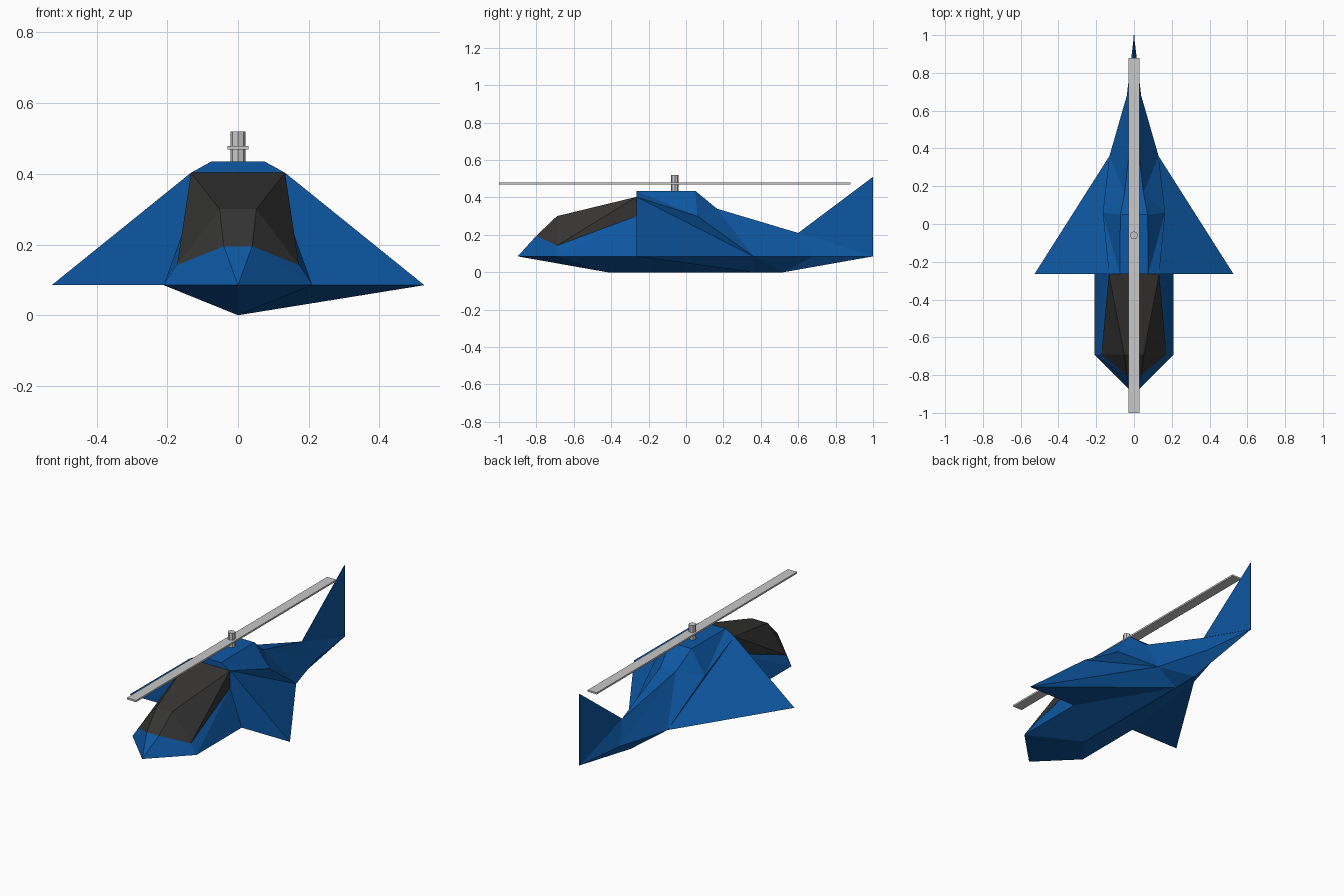
import bpy, bmesh

if "Cube" in bpy.data.objects:
    bpy.data.objects.remove(bpy.data.objects["Cube"])


def material(name, rgb):
    m = bpy.data.materials.new(name)
    m.diffuse_color = (*rgb, 1)
    m.use_nodes = True
    m.node_tree.nodes["Principled BSDF"].inputs["Base Color"].default_value = m.diffuse_color
    return m


blue = material("body blue", (0.004, 0.095, 0.36))
dark = material("canopy charcoal", (0.036, 0.035, 0.034))
grey = material("rotor grey", (0.58, 0.58, 0.58))

# Named corner points of the right half; a trailing "_" means the mirrored point
P = {
    "nose": (0, -.90, .085), "tail": (0, 1, .085), "ridge": (0, .60, .21),
    "keel1": (0, -.42, 0), "keel2": (0, .36, 0), "keel3": (0, .52, 0),
    "chine1": (.21, -.69, .085), "chine2": (.21, -.265, .085),
    "chine3": (.13, .36, .085), "chine4": (.038, .68, .085),
    "glass_front": (.04, -.80, .195), "glass_low": (.172, -.69, .142),
    "glass_top": (.052, -.69, .30), "glass_rear": (.133, -.265, .30),
    "shoulder1": (.133, -.265, .403), "shoulder2": (.165, .06, .30),
    "roof1": (.075, -.265, .435), "roof2": (.072, .05, .435), "roof3": (.05, .165, .34),
    "wing_tip": (.527, -.265, .085),
}


def build(name, faces, sides, mats):
    """faces: (point names, material index); each is made once per side"""
    bm = bmesh.new()
    verts, made = {}, set()
    for s in sides:
        for names, mi in faces:
            loop = []
            for n in names.split():
                x, y, z = P[n.rstrip("_")]
                x *= -s if n.endswith("_") else s
                co = (round(x, 4) + 0.0, y, z)
                if co not in verts:
                    verts[co] = bm.verts.new(co)
                loop.append(verts[co])
            key = frozenset(loop)
            if key not in made:
                made.add(key)
                bm.faces.new(loop).material_index = mi
    bmesh.ops.recalc_face_normals(bm, faces=bm.faces[:])
    me = bpy.data.meshes.new(name)
    bm.to_mesh(me)
    bm.free()
    for m in mats:
        me.materials.append(m)
    ob = bpy.data.objects.new(name, me)
    bpy.context.collection.objects.link(ob)
    return ob


# Fuselage: nose, canopy, engine housing, tail boom and keel
hull = [
    ("nose glass_front glass_front_", 0),
    ("nose chine1 glass_front", 0),
    ("chine1 glass_low glass_front", 0),
    ("chine1 chine2 glass_rear", 0),
    ("chine1 glass_rear glass_low", 0),
    ("glass_front glass_top glass_top_ glass_front_", 1),
    ("glass_front glass_low glass_top", 1),
    ("glass_low glass_rear shoulder1", 1),
    ("glass_low shoulder1 glass_top", 1),
    ("glass_top shoulder1 shoulder1_ glass_top_", 1),
    ("shoulder1 roof1 roof1_ shoulder1_", 0),
    ("roof1 roof2 roof2_ roof1_", 0),
    ("roof2 roof3 roof3_ roof2_", 0),
    ("roof3 ridge roof3_", 0),
    ("roof1 shoulder1 shoulder2", 0),
    ("roof1 shoulder2 roof2", 0),
    ("roof2 shoulder2 roof3", 0),
    ("shoulder1 chine3 shoulder2", 0),
    ("shoulder1 glass_rear chine3", 0),
    ("glass_rear chine2 chine3", 0),
    ("roof3 shoulder2 chine3", 0),
    ("roof3 chine3 chine4", 0),
    ("roof3 chine4 ridge", 0),
    ("ridge chine4 tail", 0),
    ("nose keel1 chine1", 0),
    ("chine1 keel1 chine2", 0),
    ("chine2 keel1 keel2", 0),
    ("chine2 keel2 chine3", 0),
    ("chine3 keel2 keel3", 0),
    ("chine3 keel3 chine4", 0),
    ("chine4 keel3 tail", 0),
]
build("fuselage", hull, (1, -1), [blue, dark])

# Wings: sloping slabs with a shared upper shape; the right underside meets the keel
upper = [("wing_tip shoulder1 glass_rear chine2", 0),
         ("wing_tip chine3 shoulder1", 0),
         ("shoulder1 chine3 glass_rear", 0),
         ("glass_rear chine3 chine2", 0)]
build("left_wing", upper + [("wing_tip chine2 chine3", 0)], (-1,), [blue])
build("right_wing", upper + [("wing_tip chine2 keel2", 0),
                             ("wing_tip keel2 chine3", 0),
                             ("chine2 chine3 keel2", 0)], (1,), [blue])

# Tail fin: thin upright triangle
P.update({"fin_low": (.002, 1, .085), "fin_top": (.002, 1, .51), "fin_front": (.002, .60, .21)})
build("tail_fin", [("fin_front fin_low fin_top", 0),
                   ("fin_front fin_front_ fin_top_ fin_top", 0),
                   ("fin_top fin_top_ fin_low_ fin_low", 0),
                   ("fin_low fin_low_ fin_front_ fin_front", 0)], (1, -1), [blue])

# Rotor blade
bpy.ops.mesh.primitive_cube_add(size=1, location=(0, -.06, .474))
blade = bpy.context.object
blade.name = "rotor_blade"
blade.scale = (.06, 1.88, .01)
blade.data.materials.append(grey)

# Rotor mast
bpy.ops.mesh.primitive_cylinder_add(vertices=8, radius=.021, depth=.09, location=(0, -.06, .475))
mast = bpy.context.object
mast.name = "rotor_mast"
mast.data.materials.append(grey)
